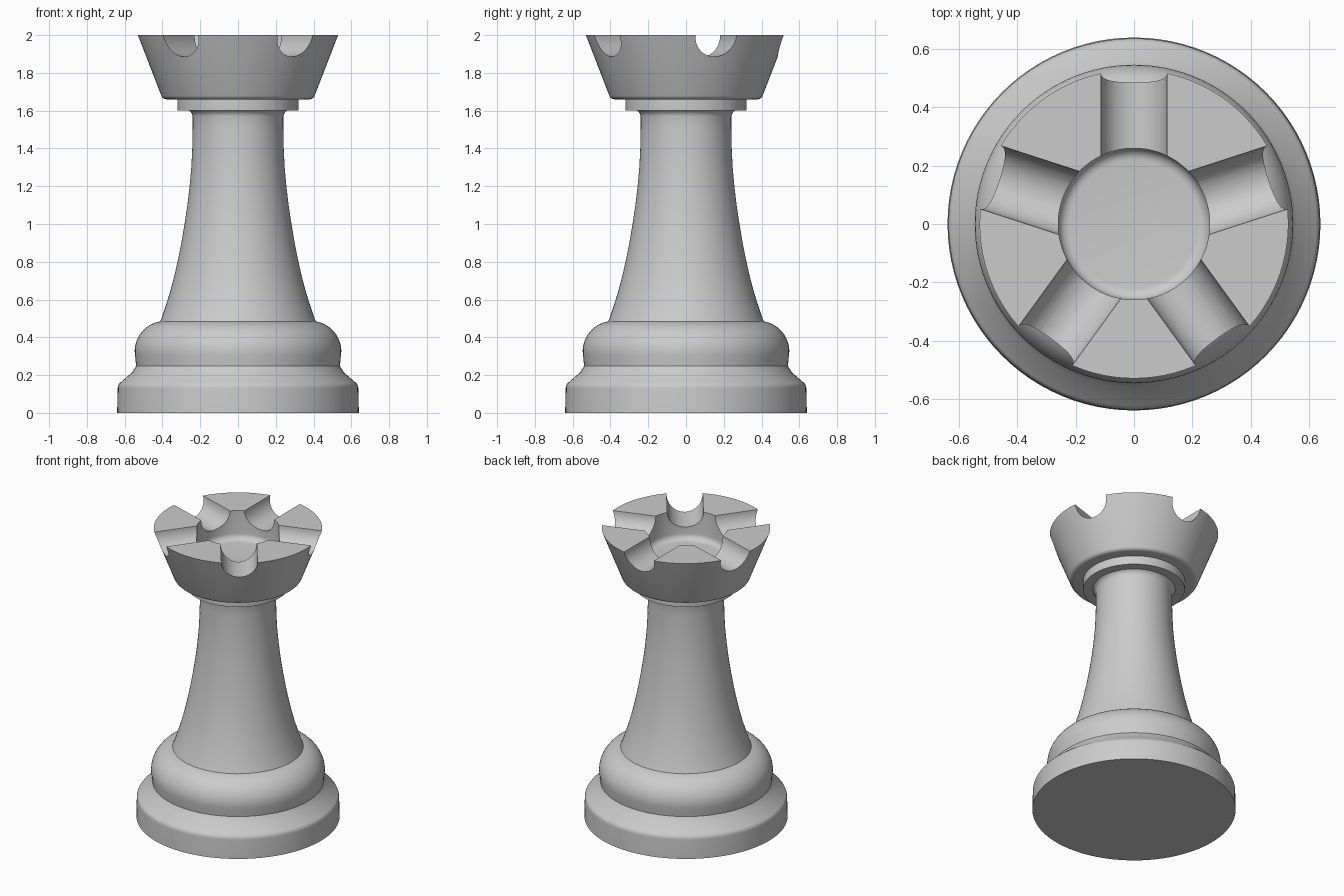
import bpy, bmesh, math
from mathutils import Matrix, Vector

if "Cube" in bpy.data.objects:
    bpy.data.objects.remove(bpy.data.objects["Cube"])

GREY = (0.6, 0.6, 0.6, 1.0)
mat = bpy.data.materials.new("plain grey")
mat.use_nodes = True
mat.diffuse_color = GREY
mat.node_tree.nodes["Principled BSDF"].inputs["Base Color"].default_value = GREY


def add_object(name, bm):
    bmesh.ops.recalc_face_normals(bm, faces=bm.faces)
    mesh = bpy.data.meshes.new(name)
    bm.to_mesh(mesh)
    bm.free()
    mesh.materials.append(mat)
    obj = bpy.data.objects.new(name, mesh)
    bpy.context.collection.objects.link(obj)
    return obj


def lathe(name, profile, steps=96):
    """Turn a (radius, height) profile, starting and ending on the axis."""
    bm = bmesh.new()
    verts = [bm.verts.new((r, 0, z)) for r, z in profile]
    edges = [bm.edges.new(pair) for pair in zip(verts, verts[1:])]
    bmesh.ops.spin(bm, geom=verts + edges, cent=(0, 0, 0), axis=(0, 0, 1),
                   angle=math.tau, steps=steps, use_duplicate=False)
    bmesh.ops.remove_doubles(bm, verts=bm.verts, dist=1e-4)
    return add_object(name, bm)


def arc(r, z, radius, start, end, n=6):
    """Profile points of a rounded corner, angles in degrees."""
    angles = [math.radians(start + (end - start) * i / n) for i in range(n + 1)]
    return [(r + radius * math.cos(a), z + radius * math.sin(a)) for a in angles]


def smooth(obj):
    bpy.ops.object.select_all(action="DESELECT")
    obj.select_set(True)
    bpy.context.view_layer.objects.active = obj
    bpy.ops.object.shade_smooth_by_angle(angle=math.radians(35))


# Foot: a low drum with a softened, sloping shoulder
foot = lathe("foot", [(0, 0), (0.64, 0), (0.637, 0.13)]
             + arc(0.597, 0.13, 0.04, 8, 45)
             + [(0.56, 0.215), (0.545, 0.24), (0.53, 0.26), (0, 0.26)])

# Rounded ring above the foot
ring = lathe("base_ring", [(0, 0.2), (0.53, 0.2), (0.54, 0.25)]
             + arc(0.385, 0.325, 0.162, -12, 80, 12) + [(0.38, 0.492), (0, 0.492)])

# Tapering stem that flares under the collar
stem = lathe("stem", [(0, 0.4), (0.43, 0.44), (0.405, 0.5), (0.38, 0.575), (0.357, 0.65),
                      (0.336, 0.73), (0.318, 0.81), (0.3, 0.9), (0.283, 1.0),
                      (0.268, 1.1), (0.256, 1.2), (0.247, 1.3), (0.242, 1.4),
                      (0.24, 1.5), (0.24, 1.57), (0.244, 1.585), (0.253, 1.595),
                      (0.265, 1.605), (0, 1.605)])

collar = lathe("collar", [(0, 1.6), (0.32, 1.6), (0.32, 1.67), (0, 1.67)])

# Crown: flared cup with a round well
crown = lathe("crown", [(0, 1.66)] + arc(0.378, 1.69, 0.03, -90, -22)
              + [(0.53, 2.0), (0.26, 2.0)]
              + arc(0.22, 1.84, 0.04, 0, -90) + [(0, 1.8)])

# Five round-bottomed slots around the crown
bm = bmesh.new()
for i in range(5):
    angle = math.radians(90 + 72 * i)
    direction = Vector((math.cos(angle), math.sin(angle), 0))
    place = (Matrix.Translation(direction * 0.45 + Vector((0, 0, 2.0)))
             @ direction.to_track_quat("Z", "Y").to_matrix().to_4x4())
    bmesh.ops.create_cone(bm, cap_ends=True, segments=48, radius1=0.114,
                          radius2=0.114, depth=0.5, matrix=place)
cutter = add_object("slot_cutter", bm)
cutter.hide_render = True

cut = crown.modifiers.new("slots", "BOOLEAN")
cut.object = cutter
cut.operation = "DIFFERENCE"
cut.solver = "EXACT"
bpy.context.view_layer.objects.active = crown
bpy.ops.object.modifier_apply(modifier=cut.name)
bpy.data.objects.remove(cutter)

for part in (foot, ring, stem, collar, crown):
    smooth(part)
